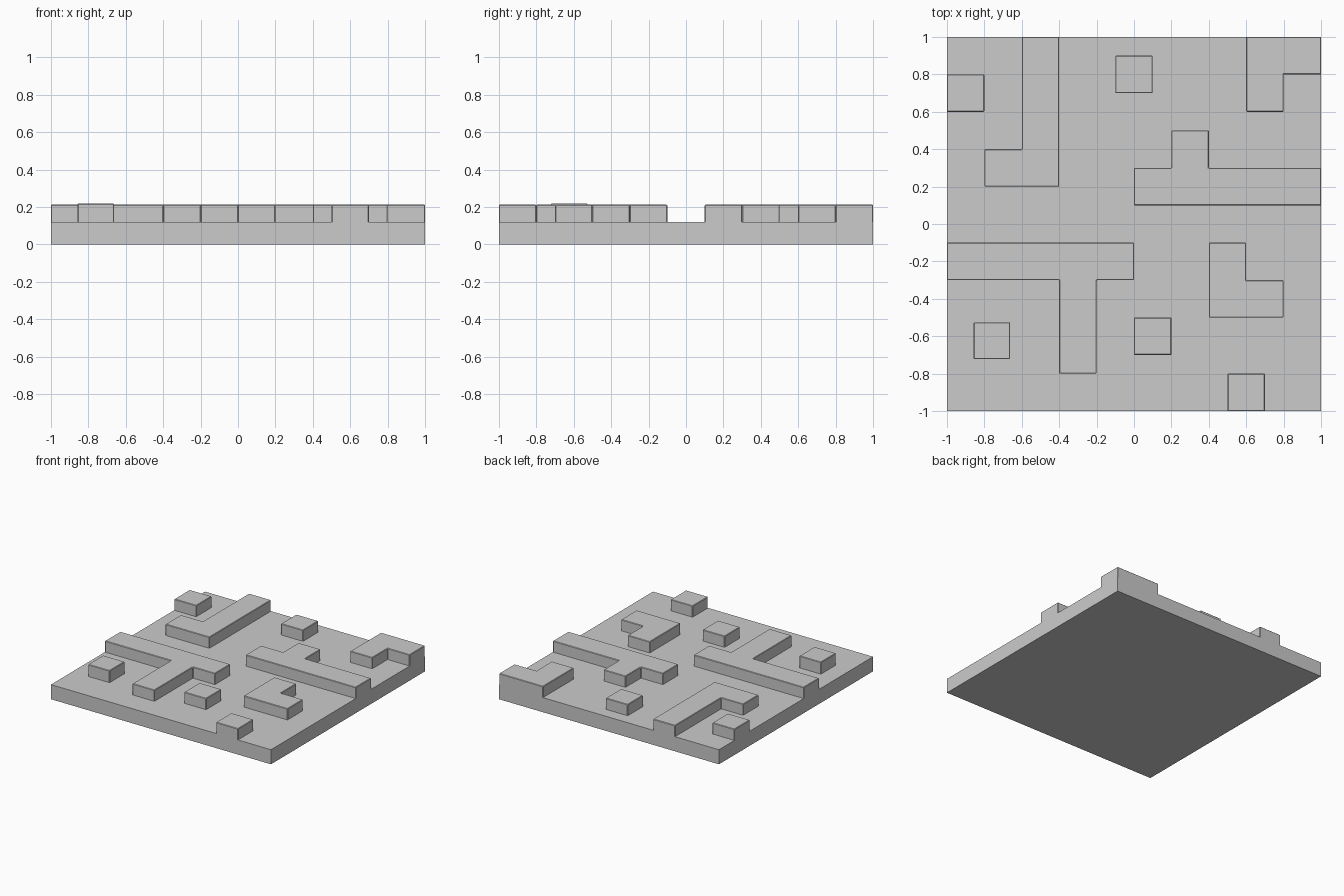
import bpy, bmesh

if "Cube" in bpy.data.objects:
    bpy.data.objects.remove(bpy.data.objects["Cube"])

BASE_TOP = 0.12
BLOCK_TOP = 0.212


def prism(name, outline, z0, z1, bevel=0.0):
    """Extrude a counter-clockwise outline from z0 to z1, softening all but the bottom edges."""
    bm = bmesh.new()
    face = bm.faces.new([bm.verts.new((x, y, z0)) for x, y in outline])
    ext = bmesh.ops.extrude_face_region(bm, geom=[face], use_keep_orig=True)
    for v in ext["geom"]:
        if isinstance(v, bmesh.types.BMVert):
            v.co.z = z1
    bmesh.ops.recalc_face_normals(bm, faces=bm.faces)
    if bevel:
        edges = [e for e in bm.edges if max(v.co.z for v in e.verts) > z0 + 1e-5]
        bmesh.ops.bevel(bm, geom=edges, offset=bevel, segments=1,
                        affect='EDGES', profile=0.5)
    mesh = bpy.data.meshes.new(name)
    bm.to_mesh(mesh)
    bm.free()
    obj = bpy.data.objects.new(name, mesh)
    bpy.context.collection.objects.link(obj)
    return obj


def rect(x0, y0, x1, y1):
    return [(x0, y0), (x1, y0), (x1, y1), (x0, y1)]


# Base plate
prism("base_plate", rect(-1, -1, 1, 1), 0, BASE_TOP)

# Small square blocks, placed by centre
for i, (x, y) in enumerate([(-0.9, 0.7), (0, 0.8), (0.1, -0.6), (0.6, -0.9)], 1):
    prism(f"square_block_{i}", rect(x - 0.1, y - 0.1, x + 0.1, y + 0.1),
          BASE_TOP, BLOCK_TOP, 0.004)

# Loose square block, slightly taller and off the grid
prism("loose_block", rect(-0.858, -0.722, -0.662, -0.526), BASE_TOP, 0.218, 0.004)

# L and T shaped walls
walls = {
    "long_corner_wall": [(-0.8, 0.2), (-0.4, 0.2), (-0.4, 1), (-0.6, 1),
                         (-0.6, 0.4), (-0.8, 0.4)],
    "edge_corner_wall": [(0.6, 0.6), (0.8, 0.6), (0.8, 0.8), (1, 0.8),
                         (1, 1), (0.6, 1)],
    "short_corner_wall": [(0.4, -0.5), (0.8, -0.5), (0.8, -0.3), (0.6, -0.3),
                          (0.6, -0.1), (0.4, -0.1)],
    "right_tee_wall": [(0, 0.1), (1, 0.1), (1, 0.3), (0.4, 0.3), (0.4, 0.5),
                       (0.2, 0.5), (0.2, 0.3), (0, 0.3)],
    "left_tee_wall": [(-1, -0.3), (-0.4, -0.3), (-0.4, -0.8), (-0.2, -0.8),
                      (-0.2, -0.3), (0, -0.3), (0, -0.1), (-1, -0.1)],
}
for name, outline in walls.items():
    prism(name, outline, BASE_TOP, BLOCK_TOP, 0.004)
